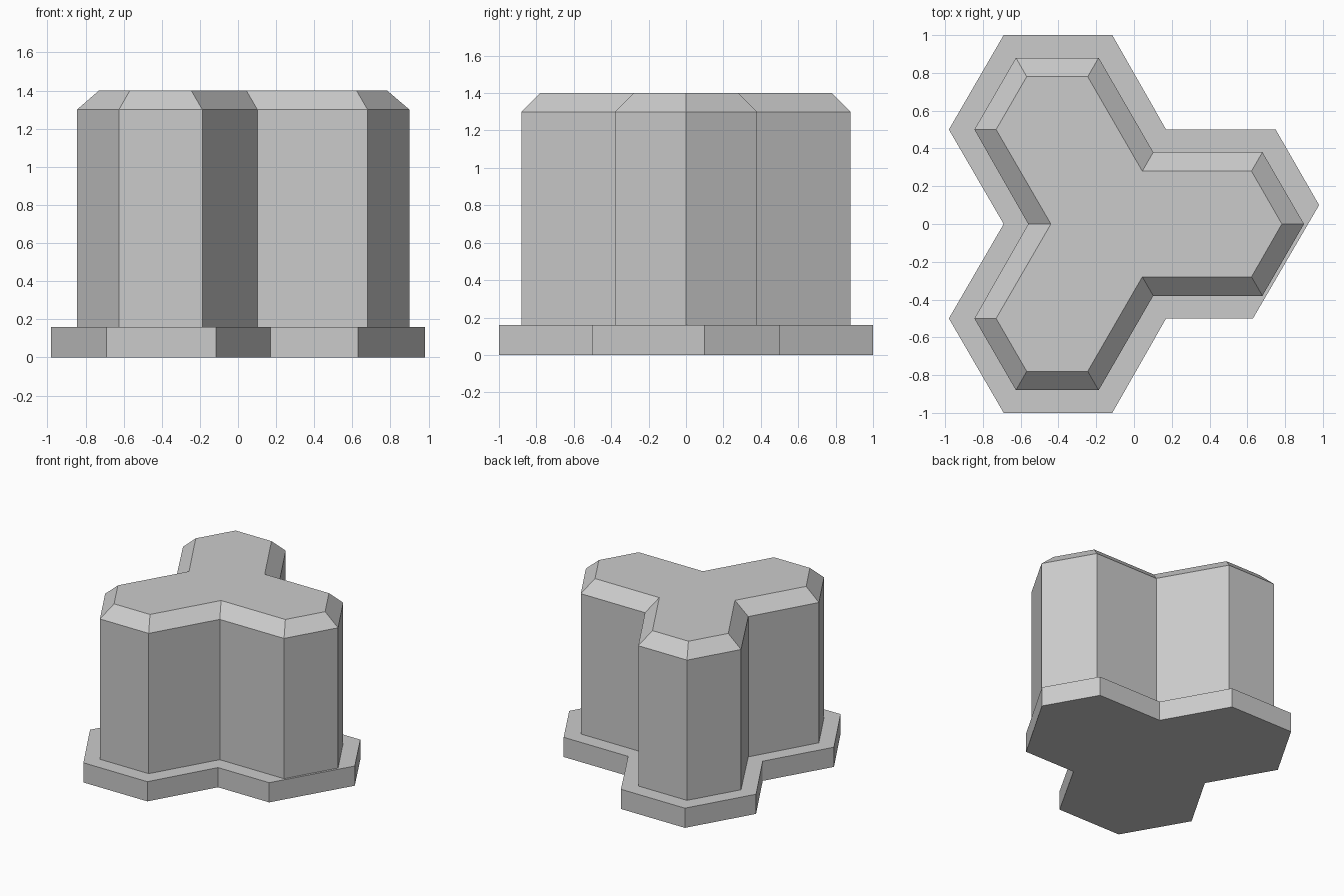
import bpy
import bmesh

cube = bpy.data.objects.get("Cube")
if cube:
    bpy.data.objects.remove(cube, do_unlink=True)

grey = bpy.data.materials.new("plain_grey")
grey.use_nodes = True
colour = (0.6, 0.6, 0.6, 1)
grey.diffuse_color = colour
grey.node_tree.nodes["Principled BSDF"].inputs["Base Color"].default_value = colour


def mirrored(half):
    """Close a half outline (back to front) across y = 0, counter-clockwise."""
    other = [(x, -y) for x, y in half if y > 0]
    return list(reversed(half)) + other


def loft(name, sections):
    """Skin a stack of (outline, height) sections and cap both ends."""
    bm = bmesh.new()
    rings = [[bm.verts.new((x, y, z)) for x, y in outline] for outline, z in sections]
    for low, high in zip(rings, rings[1:]):
        n = len(low)
        for i in range(n):
            j = (i + 1) % n
            bm.faces.new((low[i], low[j], high[j], high[i]))
    bm.faces.new(rings[0])
    bm.faces.new(rings[-1])
    bmesh.ops.recalc_face_normals(bm, faces=bm.faces)
    mesh = bpy.data.meshes.new(name)
    bm.to_mesh(mesh)
    bm.free()
    mesh.materials.append(grey)
    obj = bpy.data.objects.new(name, mesh)
    bpy.context.collection.objects.link(obj)
    return obj


# Base slab: three lobes, the right one slightly skewed
base = [(-0.69, 0), (-0.98, -0.5), (-0.69, -1), (-0.115, -1), (0.17, -0.5), (0.63, -0.5),
        (0.98, 0.1), (0.75, 0.5), (0.17, 0.5), (-0.115, 1), (-0.69, 1), (-0.98, 0.5)]
loft("base_slab", [(base, 0), (base, 0.16)])

# Tower: three-lobed walls with a chamfered roof edge
wall = mirrored([(-0.56, 0), (-0.845, 0.5), (-0.625, 0.88), (-0.187, 0.88),
                 (0.102, 0.38), (0.68, 0.38), (0.9, 0)])
roof = mirrored([(-0.44, 0), (-0.73, 0.5), (-0.568, 0.78), (-0.245, 0.78),
                 (0.044, 0.28), (0.622, 0.28), (0.783, 0)])
loft("tower", [(wall, 0.16), (wall, 1.3), (roof, 1.4)])
